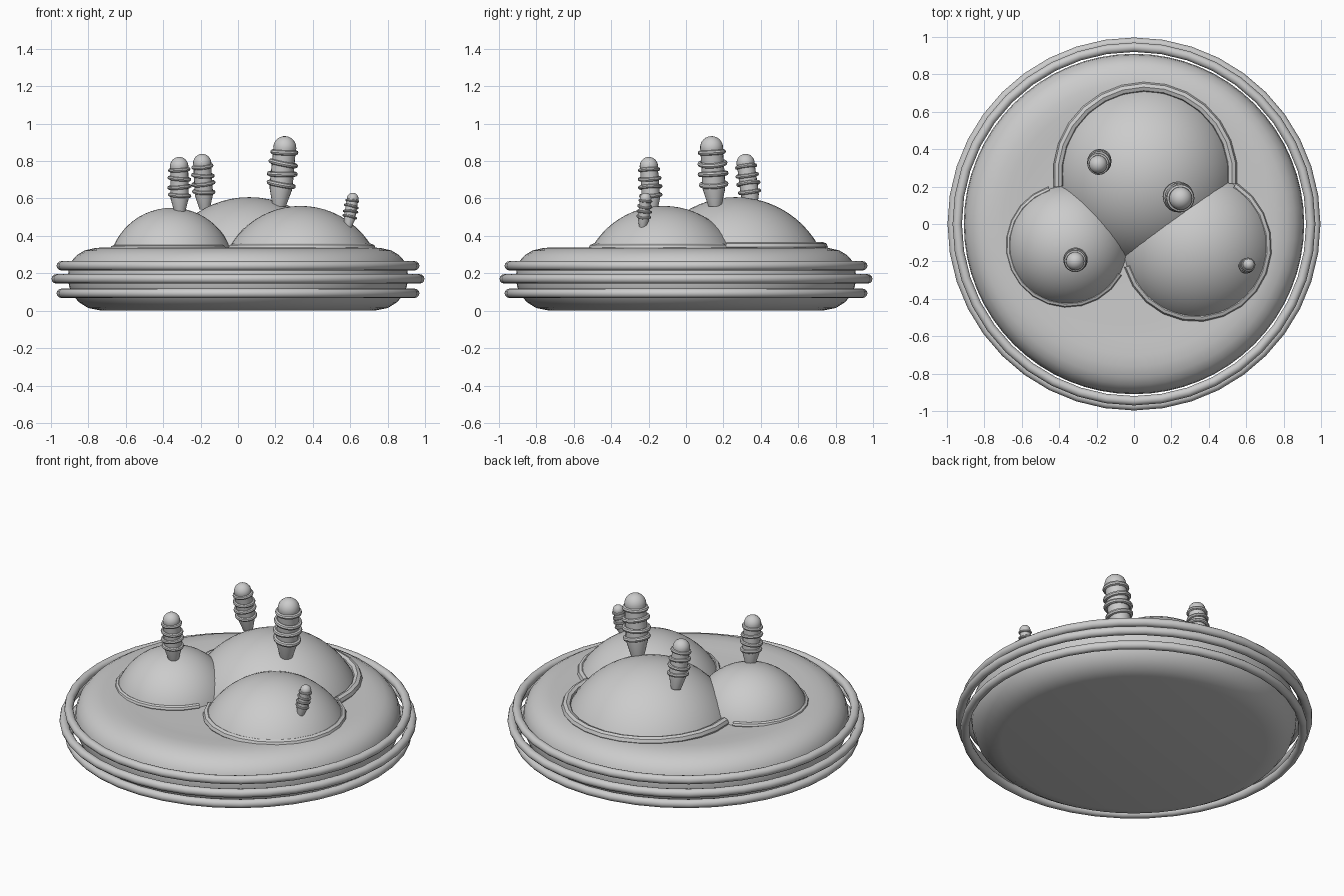
import bpy, bmesh, math
from mathutils import Matrix, Vector

if "Cube" in bpy.data.objects:
    bpy.data.objects.remove(bpy.data.objects["Cube"])


def finish(bm, name):
    bmesh.ops.remove_doubles(bm, verts=bm.verts, dist=1e-5)
    bmesh.ops.recalc_face_normals(bm, faces=bm.faces)
    me = bpy.data.meshes.new(name)
    bm.to_mesh(me)
    bm.free()
    ob = bpy.data.objects.new(name, me)
    bpy.context.collection.objects.link(ob)
    for o in bpy.context.selected_objects:
        o.select_set(False)
    ob.select_set(True)
    bpy.context.view_layer.objects.active = ob
    bpy.ops.object.shade_smooth_by_angle(angle=math.radians(40))
    return ob


def lathe(bm, profile, seg, mat=Matrix()):
    """Revolve (r, z) points around z."""
    rings = [[bm.verts.new(mat @ Vector((r * math.cos(2 * math.pi * i / seg),
                                         r * math.sin(2 * math.pi * i / seg), z)))
              for i in range(seg)] if r > 1e-6 else [bm.verts.new(mat @ Vector((0, 0, z)))]
             for r, z in profile]
    for a, b in zip(rings, rings[1:]):
        for i in range(seg):
            j = (i + 1) % seg
            vs = [a[i % len(a)], a[j % len(a)], b[j % len(b)], b[i % len(b)]]
            vs = list(dict.fromkeys(vs))
            if len(vs) > 2:
                bm.faces.new(vs)


def tube_arc(bm, R, r, a0, a1, n, m=10, mat=Matrix()):
    """Round tube bent along an arc; a full turn closes into a torus."""
    rows = []
    for i in range(n + 1):
        a = math.radians(a0 + (a1 - a0) * i / n)
        rows.append([bm.verts.new(mat @ Vector((
            (R + r * math.cos(t)) * math.cos(a), (R + r * math.cos(t)) * math.sin(a),
            r * math.sin(t)))) for t in (2 * math.pi * k / m for k in range(m))])
    for p, q in zip(rows, rows[1:]):
        for k in range(m):
            bm.faces.new((p[k], q[k], q[(k + 1) % m], p[(k + 1) % m]))
    if abs(a1 - a0) < 359.9:
        bm.faces.new(rows[0])
        bm.faces.new(rows[-1])


# Rounded disc body with a slightly dished top
bm = bmesh.new()
lathe(bm, [(0, 0), (.74, 0.002), (.80, .014), (.85, .045), (.885, .085), (.903, .13),
           (.91, .18), (.905, .225), (.89, .265), (.86, .298), (.82, .322),
           (.76, .336), (.70, .338), (.62, .333), (.54, .328), (0, .328)], 64)
finish(bm, "base_body")

# Hoops around the body
for i, (R, z) in enumerate([(.945, .093), (.972, .17), (.945, .24)]):
    bm = bmesh.new()
    tube_arc(bm, R, .025, 0, 360, 40, 12, Matrix.Translation((0, 0, z)))
    finish(bm, f"hoop_{i + 1}")

# Domes (spherical caps) with trim tubes around their exposed feet
domes = [  # name, x, y, foot radius, peak z, trim radius, tube, start, end, trim z
    ("left", -.355, -.115, .315, .55, .313, .018, 108, 331, .332),
    ("right", .335, -.12, .385, .56, .378, .025, 196, 418, .333),
    ("back", .06, .265, .45, .607, .467, .027, -6, 188, .34)]
for name, x, y, a, top, tr, tube, a0, a1, tz in domes:
    h = top - .335
    R = (a * a + h * h) / (2 * h)
    end = math.acos((R - h - .035) / R)
    bm = bmesh.new()
    lathe(bm, [(R * math.sin(end * k / 12), top - R + R * math.cos(end * k / 12))
               for k in range(13)], 40, Matrix.Translation((x, y, 0)))
    finish(bm, name + "_dome")
    bm = bmesh.new()
    tube_arc(bm, tr, tube, a0, a1, 14, 8, Matrix.Translation((x, y, tz)))
    finish(bm, name + "_dome_trim")

# Ribbed pegs: tapered foot, stacked ribs and a ball tip, leaning slightly
pegs = [((.220, .155, .560), (.256, .133, .933)),
        ((-.311, -.182, .525), (-.315, -.202, .822)),
        ((-.178, .352, .545), (-.194, .312, .838)),
        ((.588, -.232, .445), (.618, -.213, .630))]
for i, (p, q) in enumerate(pegs):
    p, q = Vector(p), Vector(q)
    d = q - p
    M = (Matrix.Translation(p) @ Vector((0, 0, 1)).rotation_difference(d).to_matrix().to_4x4()
         @ Matrix.Scale(d.length, 4))
    bm = bmesh.new()
    tip = [(.165 * math.cos(t), .835 + .165 * math.sin(t))
           for t in (math.pi / 2 * k / 6 for k in range(7))]
    tip[-1] = (0, 1)
    lathe(bm, [(0, 0), (.095, 0), (.16, .24), (.165, .32), (.16, .8)] + tip, 20, M)
    for k, (z, r) in enumerate([(.31, .175), (.46, .185), (.61, .178), (.77, .165)]):
        tilt = Matrix.Rotation(math.radians((5, -4, 6, -3)[k]), 4, 'Y')
        tube_arc(bm, r, .036, 0, 360, 20, 8, M @ Matrix.Translation((0, 0, z)) @ tilt)
    finish(bm, f"peg_{i + 1}")
